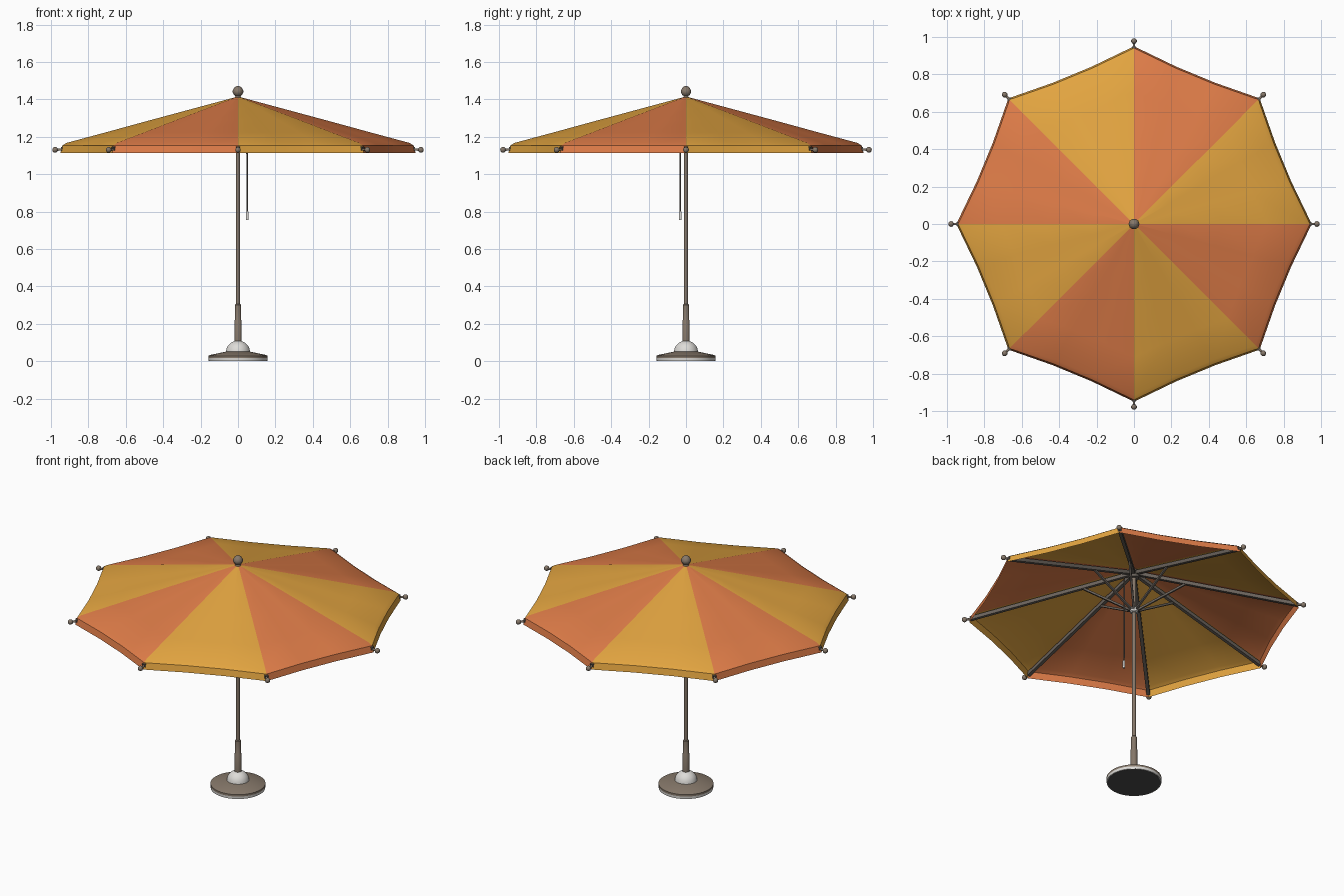
import bpy, bmesh, math
from mathutils import Vector

if "Cube" in bpy.data.objects:
    bpy.data.objects.remove(bpy.data.objects["Cube"])


def mat(name, r, g, b):
    lin = [((c / 255 + 0.055) / 1.055) ** 2.4 for c in (r, g, b)]
    m = bpy.data.materials.new(name)
    m.diffuse_color = (*lin, 1)
    m.use_nodes = True
    m.node_tree.nodes["Principled BSDF"].inputs["Base Color"].default_value = m.diffuse_color
    return m


ORANGE = mat("orange cloth", 222, 124, 72)
YELLOW = mat("yellow cloth", 226, 164, 64)
METAL = mat("warm grey metal", 134, 120, 106)
RIB = mat("dark rib grey", 104, 97, 90)
WHITE = mat("off white", 222, 220, 216)
DARK = mat("dark rubber", 76, 76, 76)


def finish(name, bm, mats, smooth=35):
    me = bpy.data.meshes.new(name)
    bm.to_mesh(me)
    bm.free()
    ob = bpy.data.objects.new(name, me)
    bpy.context.collection.objects.link(ob)
    for m in mats:
        me.materials.append(m)
    if smooth:
        bpy.ops.object.select_all(action='DESELECT')
        ob.select_set(True)
        bpy.context.view_layer.objects.active = ob
        bpy.ops.object.shade_smooth_by_angle(angle=math.radians(smooth))
    return ob


def lathe(name, profile, material, n=32, smooth=35):
    # profile of (radius, z) spun around z, closed at both ends
    bm = bmesh.new()
    rings = [[bm.verts.new((r * math.cos(2 * math.pi * i / n),
                            r * math.sin(2 * math.pi * i / n), z))
              for i in range(n)] for r, z in profile]
    for a, b in zip(rings, rings[1:]):
        for i in range(n):
            j = (i + 1) % n
            bm.faces.new((a[i], a[j], b[j], b[i]))
    bm.faces.new(rings[0][::-1])
    bm.faces.new(rings[-1])
    return finish(name, bm, [material], smooth)


def bar(name, p, q, w, h, material, sides=4):
    # straight bar from p to q: box of w by h, or round with more sides
    p, q = Vector(p), Vector(q)
    d = (q - p).normalized()
    side = d.cross(Vector((0, 0, 1)))
    side = side.normalized() if side.length > 1e-4 else Vector((1, 0, 0))
    up = side.cross(d)
    k = math.sqrt(2) if sides == 4 else 1
    bm = bmesh.new()
    ends = []
    for c in (p, q):
        ring = []
        for i in range(sides):
            t = 2 * math.pi * (i + 0.5) / sides
            ring.append(bm.verts.new(c + side * (k * w / 2 * math.cos(t))
                                     + up * (k * h / 2 * math.sin(t))))
        ends.append(ring)
    a, b = ends
    for i in range(sides):
        j = (i + 1) % sides
        bm.faces.new((a[i], a[j], b[j], b[i]))
    bm.faces.new(a[::-1])
    bm.faces.new(b)
    bmesh.ops.recalc_face_normals(bm, faces=bm.faces[:])
    return finish(name, bm, [material], 50 if sides > 4 else 0)


# base: pale rim, dark underside, sloped cover and dome
lathe("base_underside", [(0.152, 0.0), (0.152, 0.006)], DARK, 40)
lathe("base_rim", [(0.157, 0.001), (0.158, 0.017)], WHITE, 40)
lathe("base_cover", [(0.158, 0.017), (0.158, 0.029), (0.15, 0.033),
                     (0.06, 0.052)], METAL, 40)
dome = [(0.065, 0.045)] + [(0.064 * math.cos(t), 0.05 + 0.06 * math.sin(t))
                           for t in (0.1, 0.35, 0.6, 0.85, 1.1, 1.3)]
lathe("base_dome", dome, WHITE, 32)

# pole and its lower sleeve
lathe("pole_sleeve", [(0.02, 0.1), (0.02, 0.215), (0.017, 0.222),
                      (0.017, 0.3), (0.012, 0.305)], METAL, 16)
lathe("pole", [(0.0115, 0.3), (0.0115, 1.405)], METAL, 16)

# runner and top hub
lathe("runner", [(0.018, 1.125), (0.024, 1.13), (0.024, 1.155),
                 (0.018, 1.16)], WHITE, 16)
lathe("top_hub", [(0.03, 1.355), (0.03, 1.385)], RIB, 16)

# canopy of eight scalloped panels with a short turned-down lip
N, SEG = 8, 3
EDGE = [1.0, 0.917, 0.917]  # edge pulled in between the ribs
ROWS = [(0.012, 1.412), (0.25, 1.351), (0.5, 1.287), (0.75, 1.222),
        (0.965, 1.167), (0.99, 1.152), (1.0, 1.112)]
bm = bmesh.new()
rows = []
for f, z in ROWS:
    row = []
    for i in range(N * SEG):
        a = 2 * math.pi * i / (N * SEG)
        r = 0.95 * f * EDGE[i % SEG]
        row.append(bm.verts.new((r * math.cos(a), r * math.sin(a), z)))
    rows.append(row)
for lo, hi in zip(rows[1:], rows):
    for i in range(N * SEG):
        j = (i + 1) % (N * SEG)
        face = bm.faces.new((lo[i], lo[j], hi[j], hi[i]))
        face.material_index = (i // SEG) % 2
finish("canopy", bm, [YELLOW, ORANGE], 30)

# ribs, struts and ball tips
for k in range(N):
    a = 2 * math.pi * k / N
    c, s = math.cos(a), math.sin(a)

    def at(r, z):
        return (r * c, r * s, z)
    bar(f"rib_{k + 1}", at(0.015, 1.386), at(0.945, 1.134), 0.02, 0.022, RIB)
    bar(f"strut_{k + 1}", at(0.02, 1.145), at(0.3, 1.305), 0.012, 0.012, RIB)
    bar(f"rib_tip_{k + 1}", at(0.935, 1.133), at(0.975, 1.13),
        0.013, 0.013, METAL, 8)
    bm = bmesh.new()
    bmesh.ops.create_uvsphere(bm, u_segments=10, v_segments=8, radius=0.0155)
    bmesh.ops.translate(bm, verts=bm.verts[:], vec=at(0.978, 1.13))
    finish(f"tip_ball_{k + 1}", bm, [METAL], 60)

# finial on top
lathe("finial", [(0.017, 1.395), (0.017, 1.412), (0.012, 1.417),
                 (0.022, 1.424), (0.029, 1.437), (0.028, 1.449),
                 (0.02, 1.463), (0.007, 1.471)], METAL, 10, 50)

# pull cord with a pale end
bar("pull_cord", (0.047, -0.03, 1.34), (0.05, -0.03, 0.79),
    0.009, 0.009, RIB, 8)
bar("cord_end", (0.05, -0.03, 0.8), (0.05, -0.03, 0.755),
    0.015, 0.015, WHITE, 8)
